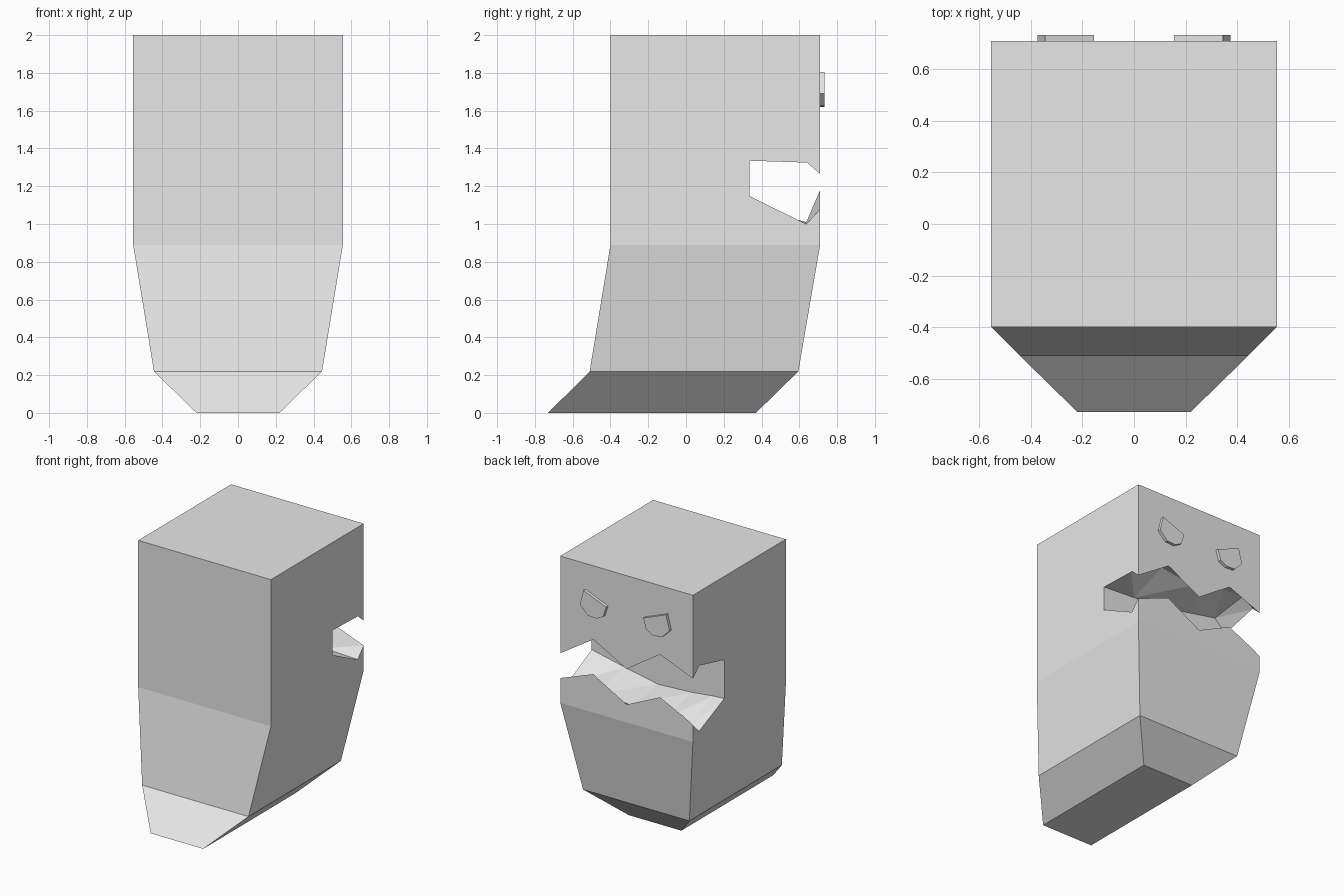
import bpy
import bmesh

cube = bpy.data.objects.get("Cube")
if cube:
    bpy.data.objects.remove(cube, do_unlink=True)

grey = bpy.data.materials.new("light_grey")
grey.use_nodes = True
grey.diffuse_color = (0.8, 0.8, 0.8, 1)
grey.node_tree.nodes["Principled BSDF"].inputs["Base Color"].default_value = (0.8, 0.8, 0.8, 1)


def loft(name, rings, triangulate=False):
    """Skin a closed solid through rings holding equal numbers of points."""
    bm = bmesh.new()
    loops = [[bm.verts.new(p) for p in ring] for ring in rings]
    n = len(loops[0])
    for a, b in zip(loops, loops[1:]):
        for i in range(n):
            j = (i + 1) % n
            bm.faces.new((a[i], a[j], b[j], b[i]))
    bm.faces.new(loops[0])
    bm.faces.new(loops[-1])
    if triangulate:
        bmesh.ops.triangulate(bm, faces=bm.faces[:])
    bmesh.ops.recalc_face_normals(bm, faces=bm.faces[:])
    mesh = bpy.data.meshes.new(name)
    bm.to_mesh(mesh)
    bm.free()
    mesh.materials.append(grey)
    obj = bpy.data.objects.new(name, mesh)
    bpy.context.collection.objects.link(obj)
    return obj


# Body: rectangles as height, half width, front y, back y
levels = [(0, 0.22, -0.73, 0.37), (0.22, 0.445, -0.51, 0.595),
          (0.89, 0.555, -0.4, 0.71), (2, 0.555, -0.4, 0.71)]
body = loft("body", [[(-w, f, z), (w, f, z), (w, b, z), (-w, b, z)]
                     for z, w, f, b in levels])

# Jagged mouth: x, then heights of ceiling (deep, crease, lip) and floor (lip, crease, deep)
stations = [
    (0.56, 1.335, 1.325, 1.26, 1.08, 1.0, 1.15),
    (0.28, 1.35, 1.46, 1.44, 1.185, 1.01, 1.09),
    (0.0, 1.37, 1.42, 1.29, 1.03, 0.99, 1.036),
    (-0.28, 1.425, 1.49, 1.475, 1.16, 0.97, 1.05),
    (-0.46, 1.46, 1.5, 1.405, 1.075, 0.95, 1.07),
    (-0.56, 1.364, 1.435, 1.365, 1.02, 0.942, 1.076),
]
depths = (0.335, 0.637, 0.712, 0.712, 0.637, 0.335)
mouth = loft("mouth_cutter", [[(x, y, z) for y, z in zip(depths, heights)]
                              for x, *heights in stations], triangulate=True)
mouth.hide_render = True
mouth.hide_viewport = True
mouth.display_type = 'WIRE'

cut = body.modifiers.new("mouth", 'BOOLEAN')
cut.operation = 'DIFFERENCE'
cut.solver = 'EXACT'
cut.object = mouth

# Apply the cut and drop the cutter
bpy.context.view_layer.update()
graph = bpy.context.evaluated_depsgraph_get()
body_mesh = bpy.data.meshes.new_from_object(body.evaluated_get(graph))
body.modifiers.clear()
body.data = body_mesh
bpy.data.objects.remove(mouth, do_unlink=True)

# Slanted eyes: raised plates mirrored across the face
eye = [(0.345, 1.805), (0.375, 1.69), (0.31, 1.625),
       (0.235, 1.62), (0.18, 1.65), (0.155, 1.73)]
for name, side in (("left_eye", 1), ("right_eye", -1)):
    loft(name, [[(side * x, y, z) for x, z in eye] for y in (0.705, 0.733)])
